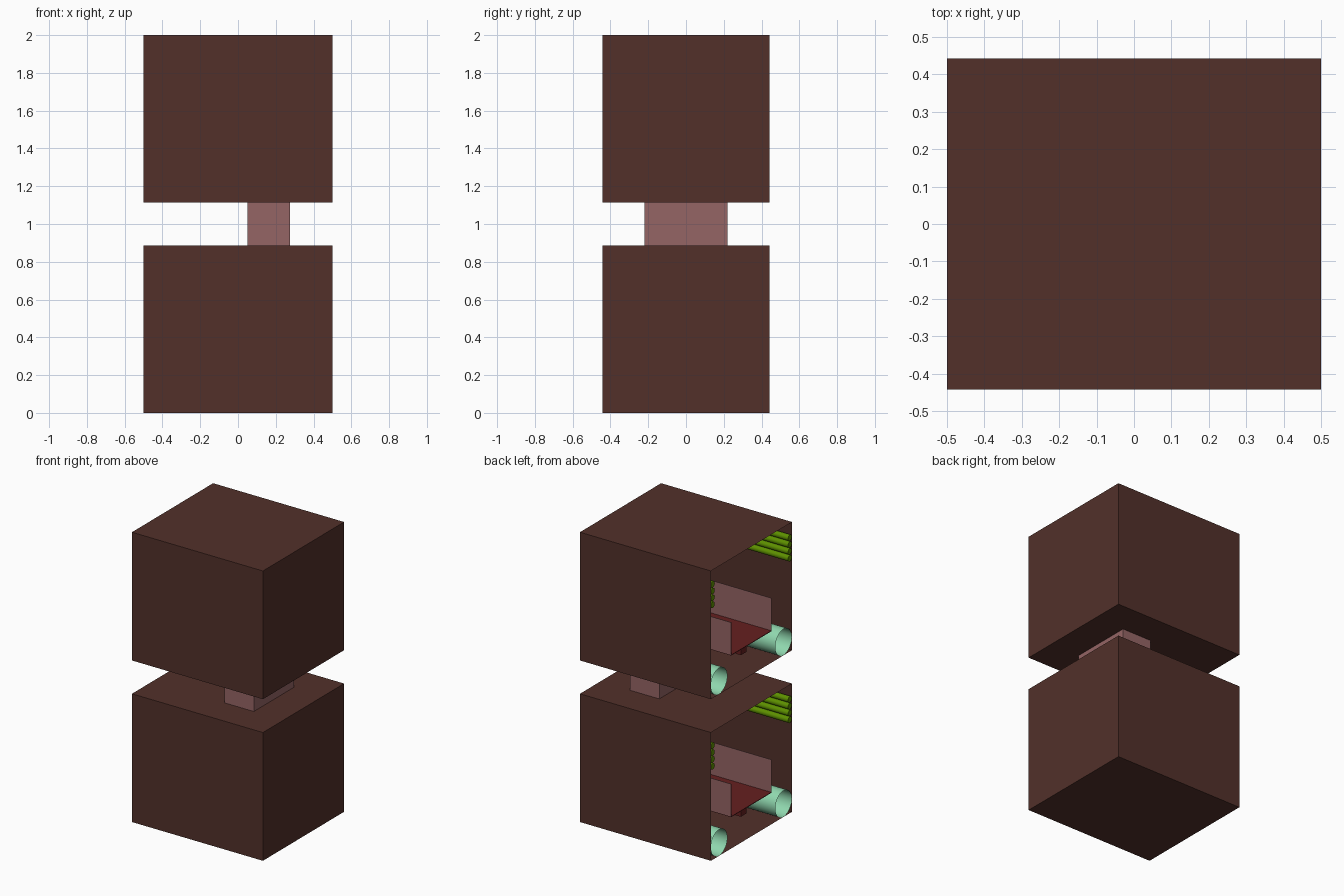
import bpy, bmesh, math

if "Cube" in bpy.data.objects:
    bpy.data.objects.remove(bpy.data.objects["Cube"])


def material(name, color):
    m = bpy.data.materials.new(name)
    m.diffuse_color = (*color, 1)
    m.use_nodes = True
    m.node_tree.nodes["Principled BSDF"].inputs["Base Color"].default_value = m.diffuse_color
    return m


BROWN = material("brown_wall", (0.085, 0.030, 0.023))
PINK = material("pink_panel", (0.30, 0.13, 0.13))
RED = material("red_panel", (0.13, 0.014, 0.014))
MINT = material("mint_pipe", (0.28, 0.69, 0.43))
GREEN = material("green_cable", (0.11, 0.28, 0.0))

H = 0.885      # module height
HALF_Y = 0.4425


def box(name, lo, hi, mat, drop=()):
    """Thin-walled box; drop lists the (axis, sign) faces left open."""
    bm = bmesh.new()
    bmesh.ops.create_cube(bm, size=1)
    gone = [f for f in bm.faces
            if any(f.normal[a] * s > 0.5 for a, s in drop)]
    bmesh.ops.delete(bm, geom=gone, context='FACES')
    for v in bm.verts:
        v.co = [(lo[i] + hi[i]) / 2 + v.co[i] * (hi[i] - lo[i]) for i in range(3)]
    mesh = bpy.data.meshes.new(name)
    bm.to_mesh(mesh)
    bm.free()
    mesh.materials.append(mat)
    ob = bpy.data.objects.new(name, mesh)
    bpy.context.collection.objects.link(ob)
    return ob


def rod(name, y, z, r, sides, mat, fill):
    """Full-length cylinder running along x."""
    bpy.ops.mesh.primitive_cylinder_add(
        vertices=sides, radius=r, depth=0.998, end_fill_type=fill,
        location=(0, y, z), rotation=(0, math.pi / 2, 0))
    ob = bpy.context.object
    ob.name = name
    ob.data.materials.append(mat)
    bpy.ops.object.shade_smooth_by_angle()


for level, z0 in (("lower", 0.0), ("upper", 2 - H)):
    # Chamber shell, open at the left end
    box(f"{level}_chamber", (-0.5, -HALF_Y, z0), (0.5, HALF_Y, z0 + H),
        BROWN, [(0, -1)])

    # Central open tray: pink sides on a red floor
    for side, y in (("front", -0.22), ("back", 0.22)):
        box(f"{level}_tray_side_{side}", (-0.499, y - 0.002, z0 + 0.22),
            (0.499, y + 0.002, z0 + 0.445), PINK)
    box(f"{level}_tray_floor", (-0.499, -0.22, z0 + 0.216),
        (0.499, 0.22, z0 + 0.22), RED)
    # Small bracket below the tray
    box(f"{level}_tray_bracket", (-0.44, -0.03, z0 + 0.13),
        (-0.40, 0.03, z0 + 0.216), RED)

    for side, s in (("front", -1), ("back", 1)):
        # Open pipes along the floor corners
        rod(f"{level}_pipe_{side}", s * 0.351, z0 + 0.091, 0.09, 32, MINT, 'NOTHING')
        # Bundle of four cables high on each wall
        for i in range(4):
            rod(f"{level}_cable_{side}_{i + 1}", s * 0.42,
                z0 + 0.643 + i * 0.047, 0.021, 16, GREEN, 'NGON')

# Vertical duct joining the two chambers
box("connecting_duct", (0.05, -0.22, H), (0.275, 0.22, 2 - H), PINK,
    [(2, 1), (2, -1)])
